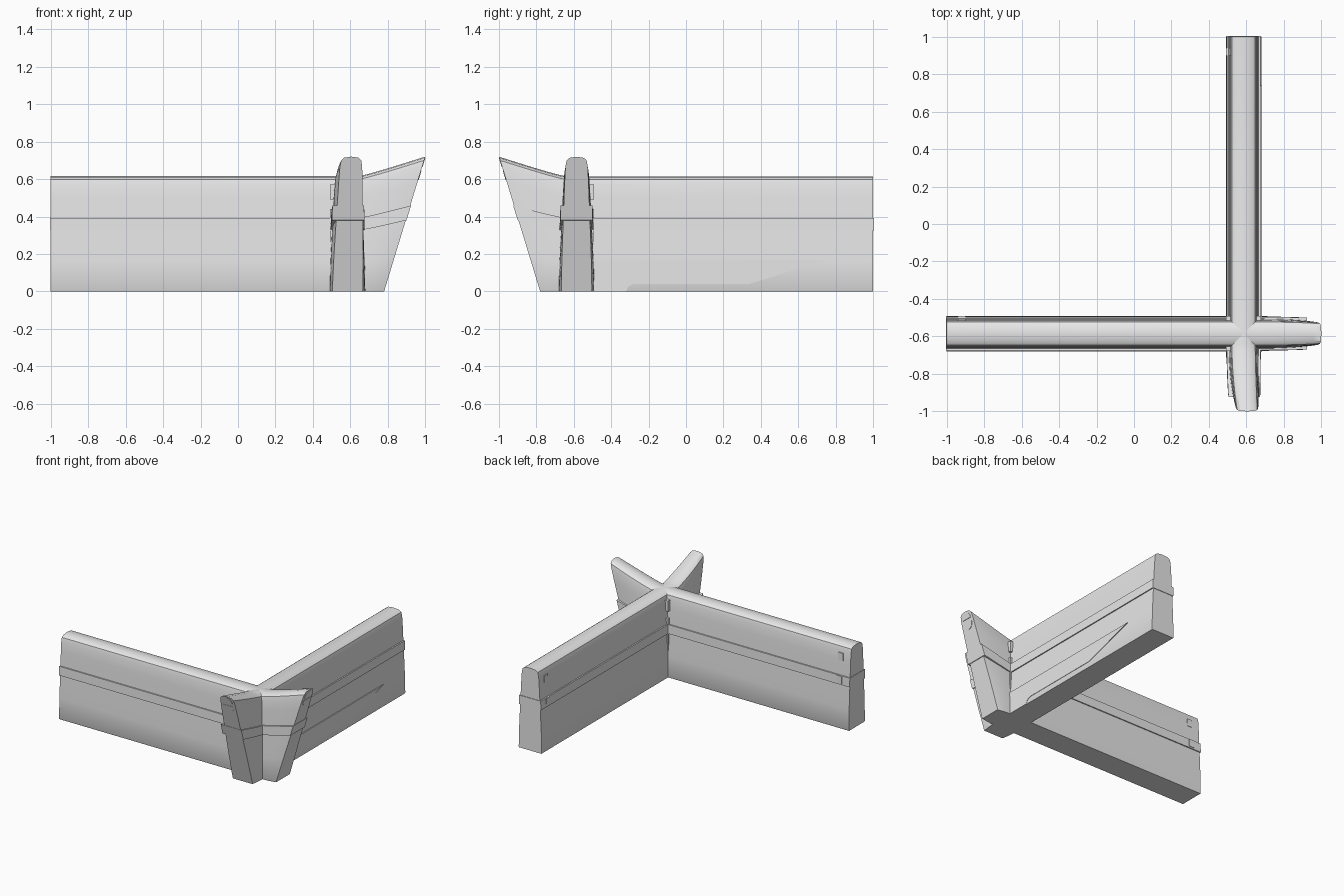
import bpy, bmesh, math
from mathutils import Vector

if "Cube" in bpy.data.objects:
    bpy.data.objects.remove(bpy.data.objects["Cube"])

GREY = (0.8, 0.8, 0.8, 1)
mat = bpy.data.materials.new("light_grey")
mat.use_nodes = True
mat.diffuse_color = GREY
bsdf = next(n for n in mat.node_tree.nodes if n.type == 'BSDF_PRINCIPLED')
bsdf.inputs["Base Color"].default_value = GREY

CROSS = 0.585   # distance of each wall's centre line from the middle
START = 0.64    # where the flared end begins


def x_wall(s, w, z):
    return Vector((s, w - CROSS, z))


def y_wall(s, w, z):
    return Vector((CROSS - w, -s, z))


def finish(name, bm, smooth=False):
    bmesh.ops.recalc_face_normals(bm, faces=bm.faces)
    mesh = bpy.data.meshes.new(name)
    bm.to_mesh(mesh)
    bm.free()
    mesh.materials.append(mat)
    obj = bpy.data.objects.new(name, mesh)
    bpy.context.collection.objects.link(obj)
    if smooth:
        bpy.ops.object.select_all(action='DESELECT')
        obj.select_set(True)
        bpy.context.view_layer.objects.active = obj
        bpy.ops.object.shade_smooth_by_angle(angle=math.radians(32))
    return obj


def end_at(z):
    return 0.78 + 0.305 * z


def sweep(name, place, half, taper, extra=0.0, skew=0.0):
    """Sweep a mirrored section along the wall and through its flared end."""
    ring = half + [(-w, z) for w, z in reversed(half) if w > 0]
    steps = 10
    bm = bmesh.new()
    rows = []
    for i in range(-1, steps + 1):
        t = max(i, 0) / steps
        row = []
        for w, z in ring:
            zz = z * (1 + 0.17 * t ** 1.2)
            s = -1.0 - extra if i < 0 else START + t * (end_at(zz) + extra - START)
            ww = w * (1 - taper * t ** 2.5) - skew * t * t * z / 0.615
            row.append(bm.verts.new(place(s, ww, zz)))
        rows.append(row)
    n = len(ring)
    for a, b in zip(rows, rows[1:]):
        for j in range(n):
            k = (j + 1) % n
            bm.faces.new((a[j], a[k], b[k], b[j]))
    bm.faces.new(rows[0])
    bm.faces.new(rows[-1])
    return finish(name, bm, True)


def prism(name, place, low, high):
    """Join two matching outlines given in wall coordinates."""
    bm = bmesh.new()
    a = [bm.verts.new(place(*p)) for p in low]
    b = [bm.verts.new(place(*p)) for p in high]
    bm.faces.new(a)
    bm.faces.new(b)
    for j in range(len(a)):
        k = (j + 1) % len(a)
        bm.faces.new((a[j], a[k], b[k], b[j]))
    return finish(name, bm)


def box(name, place, s, w, z):
    corners = [(s[0], w[0]), (s[1], w[0]), (s[1], w[1]), (s[0], w[1])]
    prism(name, place, [c + (z[0],) for c in corners], [c + (z[1],) for c in corners])


WALL = [(0.092, 0), (0.095, 0.006), (0.091, 0.16), (0.083, 0.325), (0.079, 0.40),
        (0.074, 0.50), (0.069, 0.57), (0.062, 0.598), (0.045, 0.61), (0, 0.615)]
BAND = [(0.091, 0.325), (0.089, 0.392)]

for label, place, skew in (("side", x_wall, 0.0), ("rear", y_wall, 0.02)):
    # Wall with flared end, and the raised band around it
    sweep(label + "_wall", place, WALL, 0.14, skew=skew)
    sweep(label + "_band", place, BAND, 0.05, extra=0.004, skew=skew * 0.3)

    # Two half-round plates on the flared end
    for part, z0, sign, radius in (("upper", 0.665, 1, 0.04), ("lower", 0.645, -1, 0.042)):
        arc = [(radius * math.cos(math.pi * i / 12),
                z0 + sign * 1.2 * radius * math.sin(math.pi * i / 12)) for i in range(13)]
        prism(label + "_" + part + "_end_plate", place,
              [(end_at(z) - 0.01, w - skew, z) for w, z in arc],
              [(end_at(z) + 0.003, w - skew, z) for w, z in arc])

    # Small square plates near the far end
    for part, z in (("upper", 0.50), ("lower", 0.335)):
        w = 0.074 if part == "upper" else 0.091
        box(label + "_" + part + "_square", place, (-0.94, -0.90),
            (w - 0.01, w + 0.003), (z, z + 0.055))

# Small blocks in the corners where the walls cross
for corner, sx, sy in (("inner", -1, 1), ("front", -1, -1), ("back", 1, 1)):
    for level, z in (("high", (0.49, 0.57)), ("middle", (0.39, 0.44)), ("low", (0.20, 0.325))):
        s = sorted((CROSS + sx * 0.06, CROSS + sx * 0.094))
        w = sorted((sy * 0.06, sy * 0.094))
        box(corner + "_" + level + "_corner_block", x_wall, s, w, z)

# Thin flat panel along the foot of the rear wall's outer face
outline = [(0.5, 0), (0.5, 0.165), (-0.74, 0.165), (-0.34, 0.04), (0.28, 0.04), (0.31, 0.025), (0.32, 0)]
prism("foot_panel", y_wall, [(s, -0.088, z) for s, z in outline],
      [(s, -0.097, z) for s, z in outline])
